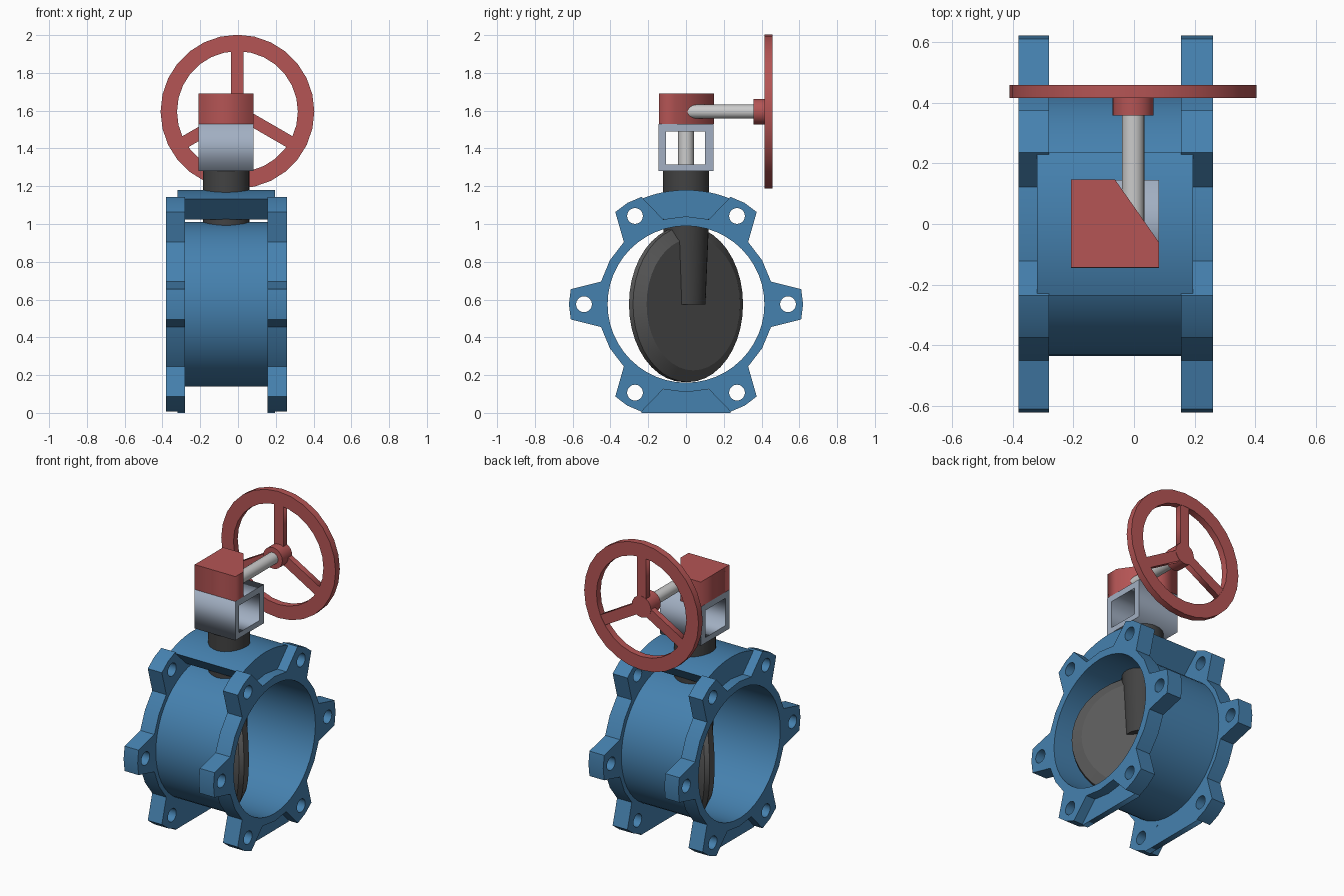
import bpy, bmesh, math
from mathutils import Matrix, Vector

if "Cube" in bpy.data.objects:
    bpy.data.objects.remove(bpy.data.objects["Cube"])

CZ = 0.575          # pipe axis height
SX = -0.063         # stem axis
WZ = 1.595          # hand wheel axis height

def material(name, rgb):
    m = bpy.data.materials.new(name)
    m.diffuse_color = (*rgb, 1)
    m.use_nodes = True
    m.node_tree.nodes["Principled BSDF"].inputs["Base Color"].default_value = m.diffuse_color
    return m

BLUE = material("blue_paint", (0.06, 0.22, 0.43))
RED = material("red_paint", (0.46, 0.09, 0.09))
STEEL = material("pale_steel", (0.36, 0.43, 0.54))
DARK = material("dark_iron", (0.055, 0.055, 0.055))
DISC = material("disc_iron", (0.1, 0.1, 0.1))

# Local z mapped to world x, -y and z
AXES = {"x": Matrix(((0, 0, 1), (1, 0, 0), (0, 1, 0))).to_4x4(),
        "y": Matrix(((1, 0, 0), (0, 0, -1), (0, 1, 0))).to_4x4(),
        "z": Matrix.Identity(4)}

def finish(name, bm, mat, smooth):
    bmesh.ops.remove_doubles(bm, verts=bm.verts, dist=1e-5)
    bmesh.ops.recalc_face_normals(bm, faces=bm.faces)
    me = bpy.data.meshes.new(name)
    bm.to_mesh(me)
    bm.free()
    ob = bpy.data.objects.new(name, me)
    bpy.context.collection.objects.link(ob)
    if mat:
        me.materials.append(mat)
    if smooth:
        bpy.ops.object.select_all(action="DESELECT")
        ob.select_set(True)
        bpy.context.view_layer.objects.active = ob
        bpy.ops.object.shade_smooth_by_angle(angle=math.radians(30))
    return ob

def plate(name, loops, axis, a, b, mat, smooth=False):
    """Extrude a 2D outline (with hole loops) from a to b along a world axis."""
    cu = bpy.data.curves.new(name + "_outline", "CURVE")
    cu.dimensions, cu.fill_mode, cu.extrude = "2D", "BOTH", abs(b - a) / 2
    for loop in loops:
        sp = cu.splines.new("POLY")
        sp.points.add(len(loop) - 1)
        for p, (u, v) in zip(sp.points, loop):
            p.co = (u, v, 0, 1)
        sp.use_cyclic_u = True
    tmp = bpy.data.objects.new("outline", cu)
    bpy.context.collection.objects.link(tmp)
    me = tmp.to_mesh()
    bm = bmesh.new()
    bm.from_mesh(me)
    tmp.to_mesh_clear()
    bpy.data.objects.remove(tmp)
    bpy.data.curves.remove(cu)
    shift = Vector([(a + b) / 2 if c == axis else 0 for c in "xyz"])
    bm.transform(Matrix.Translation(shift) @ AXES[axis])
    return finish(name, bm, mat, smooth)

def lathe(name, profile, matrix, mat, n=32):
    """Revolve (radius, height) points about local z."""
    bm = bmesh.new()
    vs = [bm.verts.new((r, 0, h)) for r, h in profile]
    es = [bm.edges.new(e) for e in zip(vs, vs[1:])]
    bmesh.ops.spin(bm, geom=vs + es, cent=(0, 0, 0), axis=(0, 0, 1),
                   angle=math.tau, steps=n)
    bm.transform(matrix)
    return finish(name, bm, mat, True)

def rod(name, r0, r1, a, b, matrix, mat, n=32):
    return lathe(name, [(0, a), (r0, a), (r1, b), (0, b)], matrix, mat, n)

def circle(u, v, r, n):
    return [(u + r * math.cos(math.tau * i / n), v + r * math.sin(math.tau * i / n))
            for i in range(n)]

def rect(u0, u1, v0, v1):
    return [(u0, v0), (u1, v0), (u1, v1), (u0, v1)]

def turn(pts, deg, u, v):
    c, s = math.cos(math.radians(deg)), math.sin(math.radians(deg))
    return [(u + x * c - y * s, v + x * s + y * c) for x, y in pts]

# Lugged flanges: one trapezoid lug every 60 degrees
lug = [(0.45, -0.12), (0.61, -0.08), (0.62, 0), (0.61, 0.08), (0.45, 0.12), (0.403, 0.233)]
outline, holes = [], []
for k in range(6):
    outline += turn(lug, 60 * k, 0, CZ)
    hu, hv = turn([(0.54, 0)], 60 * k, 0, CZ)[0]
    holes.append(circle(hu, hv, 0.042, 20))
bore = circle(0, CZ, 0.415, 48)
for side, a, b in (("left", -0.38, -0.28), ("right", 0.155, 0.26)):
    plate(side + "_flange", [outline, bore] + holes, "x", a, b, BLUE, True)

# Pipe body
plate("valve_body", [circle(0, CZ, 0.435, 48), bore], "x", -0.28, 0.155, BLUE, True)

# Curved saddle bridging the top lugs
arc = [(0.612 * math.sin(t), CZ + 0.605 * math.cos(t))
       for t in [math.radians(22.6 * i / 6) for i in range(-6, 7)]]
plate("top_saddle", [arc + [(0.121, 1.025), (0, 1.04), (-0.121, 1.025)]],
      "x", -0.32, 0.195, BLUE, True)

# Flat feet between the bottom lugs
foot = [(-0.236, 0), (0.236, 0), (0.236, 0.01), (0.121, 0.125), (0, 0.11), (-0.121, 0.125), (-0.236, 0.01)]
plate("left_foot", [foot], "x", -0.32, -0.28, BLUE)
plate("right_foot", [foot], "x", 0.155, 0.195, BLUE)

# Half-open disc and its stem boss
disc_m = (Matrix.Translation((SX, 0, CZ)) @ Matrix.Rotation(math.radians(45), 4, "Z")
          @ Matrix.Rotation(math.radians(90), 4, "Y"))
lathe("disc", [(0, -0.055), (0.35, -0.055), (0.412, -0.015), (0.412, 0.015),
               (0.35, 0.055), (0, 0.055)], disc_m, DISC, 40)
stem_m = Matrix.Translation((SX, 0, 0))
rod("disc_boss", 0.103, 0.121, CZ, 1.0, stem_m, DARK)
rod("neck", 0.123, 0.123, 1.0, 1.28, stem_m, DARK)
rod("stem", 0.042, 0.042, 1.27, 1.54, stem_m, None, 24)

# Open yoke and gearbox with a slanted corner
plate("yoke", [rect(-0.145, 0.145, 1.28, 1.53), rect(-0.105, 0.1, 1.315, 1.49)],
      "x", -0.208, 0.082, STEEL)
plate("gearbox", [[(-0.208, -0.143), (0.082, -0.143), (0.082, -0.06), (-0.063, 0.147), (-0.208, 0.147)]],
      "z", 1.53, 1.69, RED)

# Drive shaft and hand wheel
wheel_m = Matrix.Translation((-0.003, 0, WZ)) @ Matrix.Rotation(math.radians(-90), 4, "X")
rod("drive_shaft", 0.037, 0.037, -0.05, 0.4, wheel_m, None, 24)
rod("wheel_hub", 0.068, 0.068, 0.358, 0.458, wheel_m, RED, 24)
plate("wheel_rim", [circle(-0.003, WZ, 0.407, 28), circle(-0.003, WZ, 0.32, 28)],
      "y", 0.415, 0.458, RED, True)
for k, ang in enumerate((90, 210, 330)):
    plate(f"wheel_spoke_{k + 1}", [turn(rect(0.04, 0.325, -0.033, 0.033), ang, -0.003, WZ)],
          "y", 0.417, 0.456, RED)
